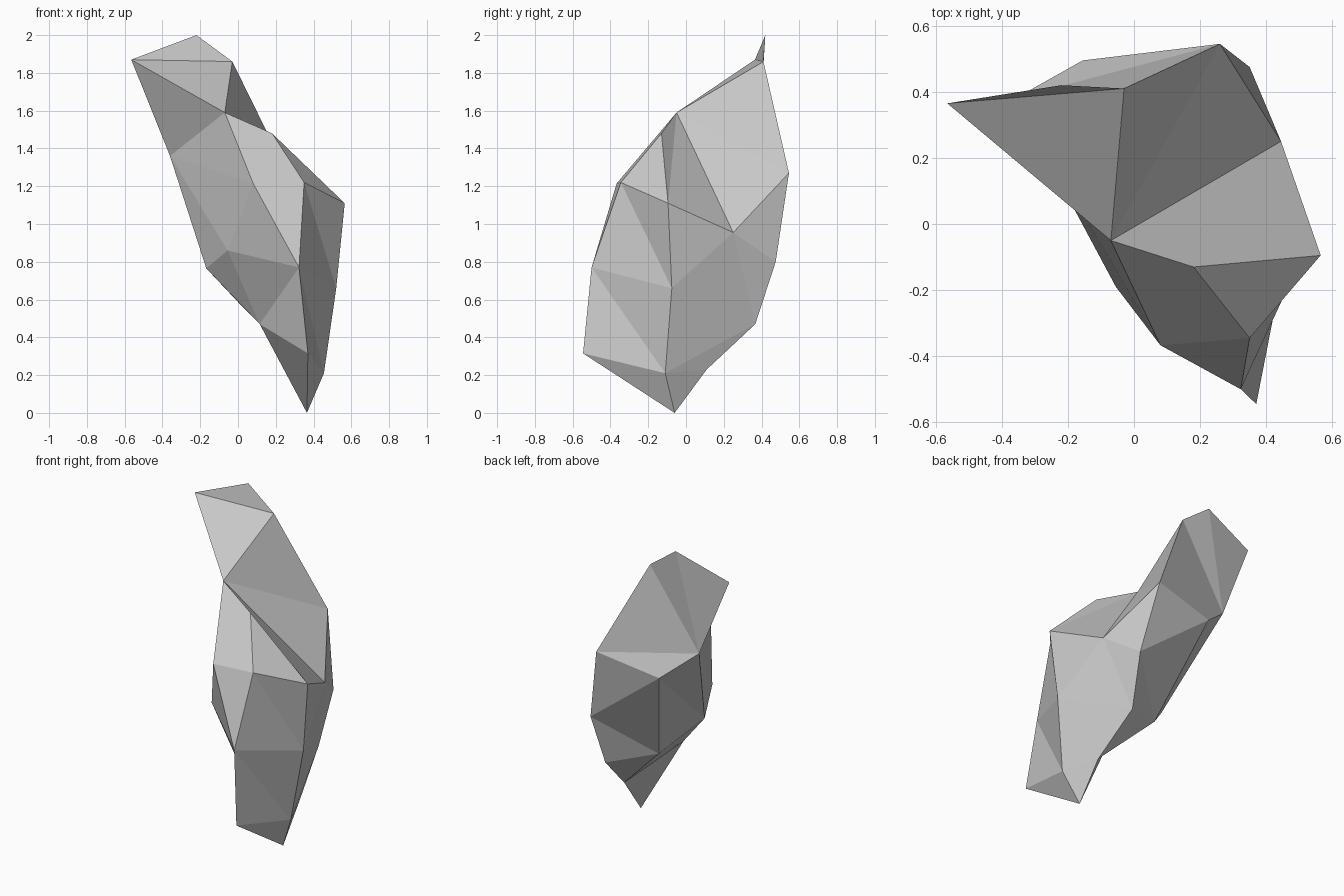
import bpy
import bmesh

cube = bpy.data.objects.get("Cube")
if cube:
    bpy.data.objects.remove(cube, do_unlink=True)

# Plain stone colour
stone = bpy.data.materials.new("stone_grey")
stone.use_nodes = True
grey = (0.58, 0.58, 0.58, 1.0)
stone.diffuse_color = grey
bsdf = stone.node_tree.nodes["Principled BSDF"]
bsdf.inputs["Base Color"].default_value = grey
bsdf.inputs["Roughness"].default_value = 0.9

# Corners of the chipped rock, each group running down the stone
peak = dict(A=(-.22, .42, 2), B=(-.565, .365, 1.87), C=(-.03, .41, 1.86))
shoulder = dict(D=(-.07, -.05, 1.59), E=(.18, -.13, 1.48),
                F=(.35, -.345, 1.22), G=(.565, -.095, 1.11))
front = dict(H=(.323, -.5, .77), I=(.37, -.545, .315), O=(-.055, -.19, .86),
             P=(.08, -.367, 1.215), X=(.115, -.14, .47))
foot = dict(J=(.365, -.06, 0), K=(.455, -.11, .21), L=(.52, -.075, .66),
            M=(.035, .228, .55), W=(.365, .11, .23))
back = dict(N=(-.168, .05, .765), Q=(-.36, .38, 1.36), R=(-.155, .495, 1.19),
            S=(.26, .545, 1.27), T=(.445, .25, .955), U=(.35, .475, .8),
            V=(.32, .367, .47))

# Facets spread as fans: a hub corner and the rim corners around it
fans = {
    "A": "CBQC",            # tip
    "D": "BCSTGEPQB",       # top ridge
    "S": "CQRUT",           # upper back
    "P": "EFHOQ",           # upper front
    "X": "NOHIJWMN",        # lower front
    "M": "WVURN",           # underside
    "L": "KHFGTVK",         # broad side
    "K": "HIJWV",           # lower side
    "E": "GF", "N": "OQR", "T": "UV",
}

bm = bmesh.new()
corner = {}
for group in (peak, shoulder, front, foot, back):
    for name, position in group.items():
        corner[name] = bm.verts.new(position)
for hub, rim in fans.items():
    for first, second in zip(rim, rim[1:]):
        bm.faces.new((corner[hub], corner[first], corner[second]))
bmesh.ops.recalc_face_normals(bm, faces=bm.faces)

mesh = bpy.data.meshes.new("rock")
bm.to_mesh(mesh)
bm.free()
mesh.materials.append(stone)
rock = bpy.data.objects.new("rock", mesh)
bpy.context.collection.objects.link(rock)
